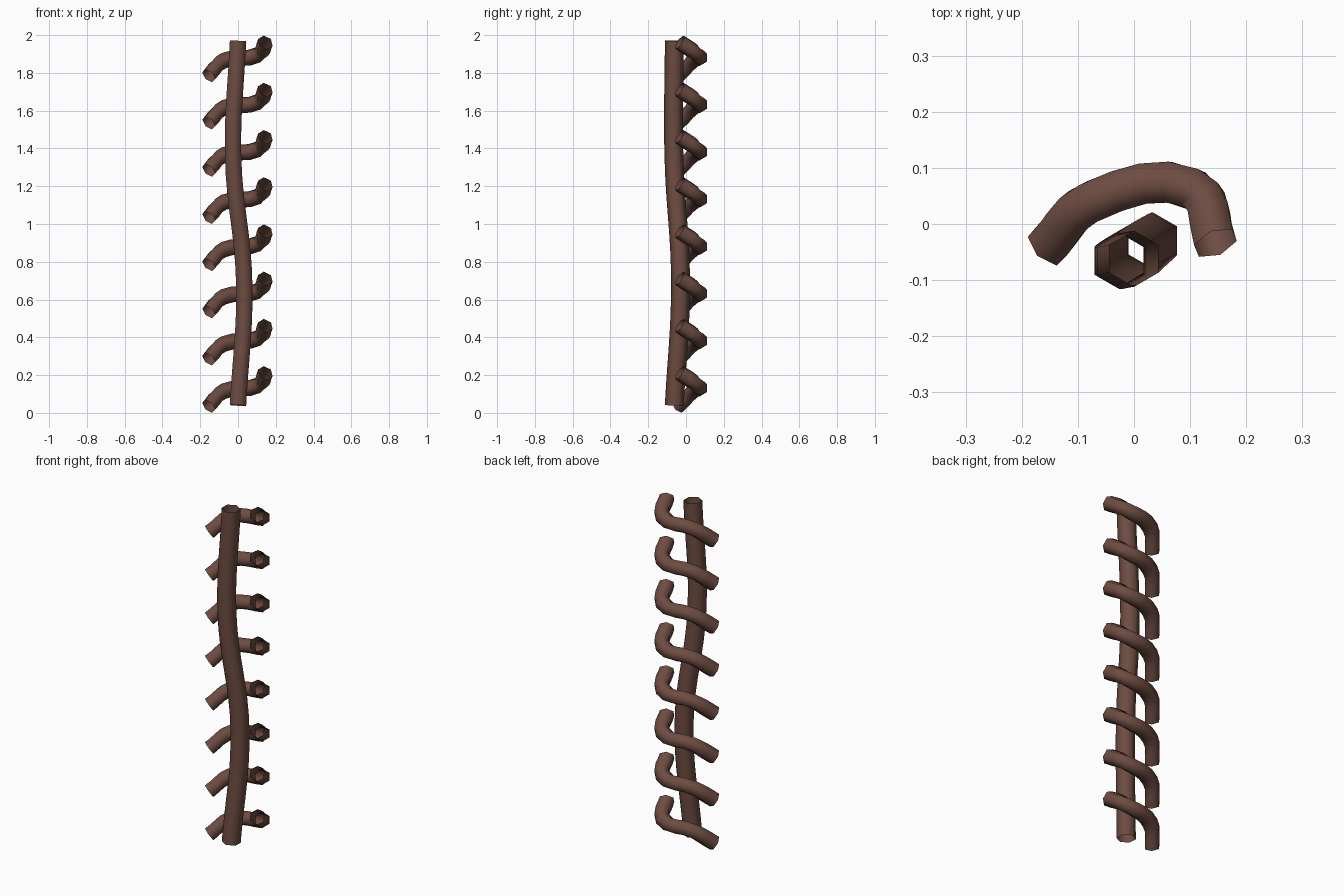
import bpy
import bmesh
import math
from mathutils import Vector
from mathutils.geometry import interpolate_bezier

if "Cube" in bpy.data.objects:
    bpy.data.objects.remove(bpy.data.objects["Cube"])

bark = bpy.data.materials.new("dark_brown_bark")
bark.diffuse_color = (0.153, 0.072, 0.053, 1.0)
bark.use_nodes = True
bark.node_tree.nodes["Principled BSDF"].inputs["Base Color"].default_value = bark.diffuse_color


def smooth_path(points, steps):
    """Smooth path through the points, with automatic handles."""
    pts = [Vector(p) for p in points]
    dirs = [(b - a).normalized() for a, b in zip(pts, pts[1:])]
    tangents = [dirs[0]]
    tangents += [(a + b).normalized() for a, b in zip(dirs, dirs[1:])]
    tangents.append(dirs[-1])
    path = []
    for i in range(len(pts) - 1):
        a, b = pts[i], pts[i + 1]
        reach = (b - a).length / 2.56
        seg = interpolate_bezier(a, a + tangents[i] * reach,
                                 b - tangents[i + 1] * reach, b, steps + 1)
        path += seg if i == 0 else seg[1:]
    return path, dirs[0], dirs[-1]


def tube(name, points, radius, steps, up, sides=6):
    """Open six-sided tube swept along a smooth path."""
    path, first, last = smooth_path(points, steps)
    bm = bmesh.new()
    rings = []
    for i, p in enumerate(path):
        if i == 0:
            t = first
        elif i == len(path) - 1:
            t = last
        else:
            t = (path[i + 1] - path[i - 1]).normalized()
        v = (up - t * up.dot(t)).normalized()
        u = v.cross(t)
        rings.append([bm.verts.new(p + radius * (v * math.cos(k * math.tau / sides)
                                                 + u * math.sin(k * math.tau / sides)))
                      for k in range(sides)])
    for a, b in zip(rings, rings[1:]):
        for k in range(sides):
            n = (k + 1) % sides
            f = bm.faces.new((a[k], b[k], b[n], a[n]))
            f.smooth = True
    # make the faces point away from the path
    f = next(iter(bm.faces))
    f.normal_update()
    if f.normal.dot(f.calc_center_median() - (path[0] + path[1]) / 2) < 0:
        bmesh.ops.reverse_faces(bm, faces=bm.faces[:])
    mesh = bpy.data.meshes.new(name)
    bm.to_mesh(mesh)
    bm.free()
    mesh.materials.append(bark)
    obj = bpy.data.objects.new(name, mesh)
    bpy.context.collection.objects.link(obj)
    return obj


# Gently wavy upright stem
tube("stem",
     [(0, -0.062, 0.04), (0.033, -0.029, 0.68),
      (-0.026, -0.064, 1.36), (0, -0.062, 1.97)],
     0.05, 8, Vector((0, 1, 0)))

# Eight hooked branches wrapping behind the stem
branch = tube("branch_1",
              [(-0.155, -0.04, 0.035), (-0.075, 0.04, 0.115),
               (0.105, 0.062, 0.145), (0.145, -0.034, 0.212)],
              0.042, 4, Vector((0, 0, 1)))
for i in range(1, 8):
    copy = bpy.data.objects.new(f"branch_{i + 1}", branch.data)
    copy.location.z = 0.25 * i
    bpy.context.collection.objects.link(copy)
